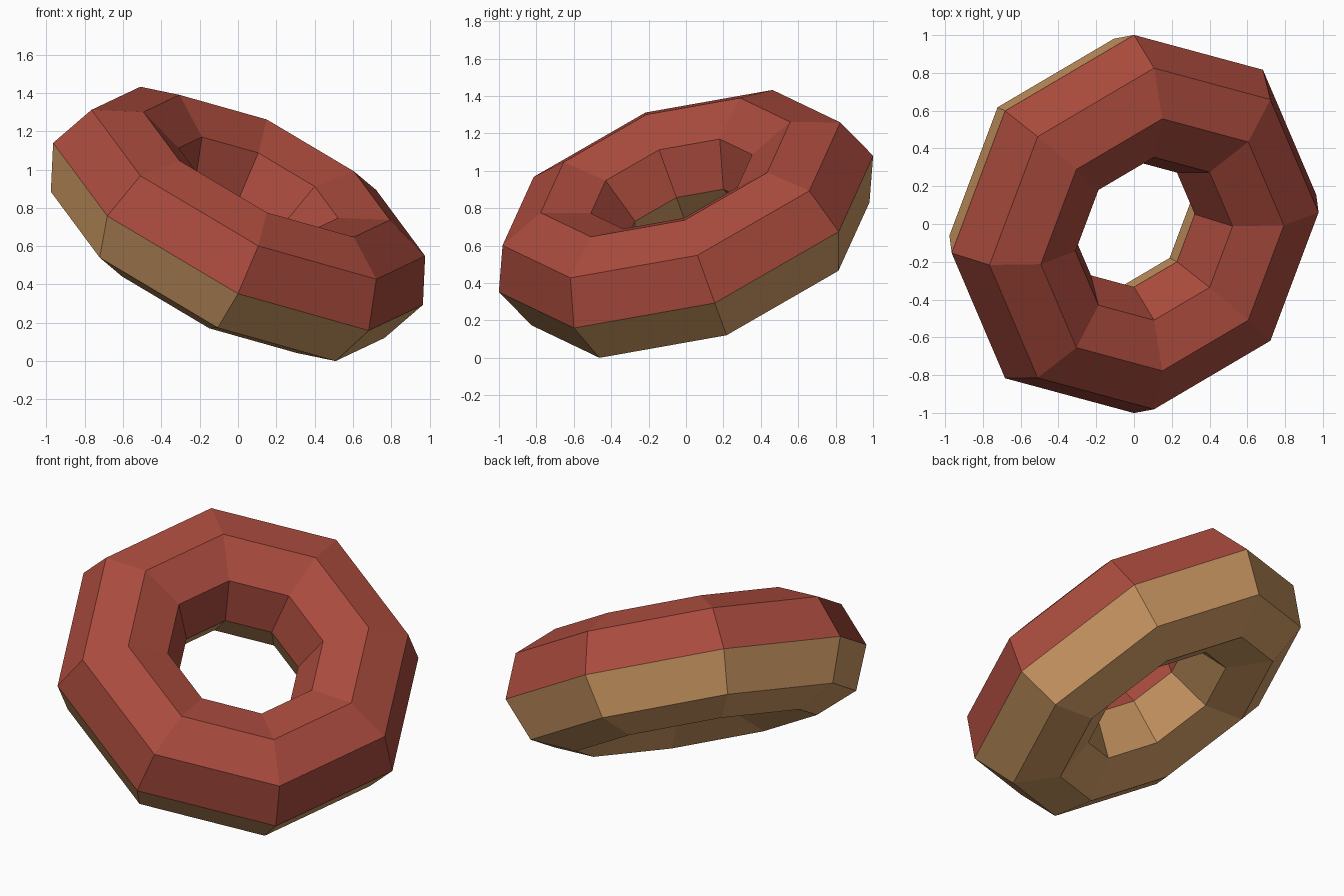
import bpy
from math import radians
from mathutils import Matrix

if "Cube" in bpy.data.objects:
    bpy.data.objects.remove(bpy.data.objects["Cube"])

MAJOR, MINOR = 0.71, 0.355


def material(name, rgb):
    m = bpy.data.materials.new(name)
    m.diffuse_color = (*rgb, 1.0)
    m.use_nodes = True
    m.node_tree.nodes["Principled BSDF"].inputs["Base Color"].default_value = m.diffuse_color
    return m


# Ring: eight segments around, eight-sided section, flat faces
bpy.ops.mesh.primitive_torus_add(major_segments=8, minor_segments=8,
                                 major_radius=MAJOR, minor_radius=MINOR)
ring = bpy.context.object
ring.name = "ring"
ring.data.materials.append(material("tan dough", (0.63, 0.33, 0.13)))
ring.data.materials.append(material("red icing", (0.40, 0.07, 0.047)))

# Icing on the upper half, dough on the lower half
for p in ring.data.polygons:
    p.use_smooth = False
    p.material_index = 1 if p.center.z > 0 else 0

# Tilt the ring and rest its lowest corner on the ground
ring.data.transform(Matrix.Rotation(radians(20), 4, 'X') @ Matrix.Rotation(radians(25), 4, 'Y'))
low = min(v.co.z for v in ring.data.vertices)
ring.data.transform(Matrix.Translation((0, 0, -low)))
